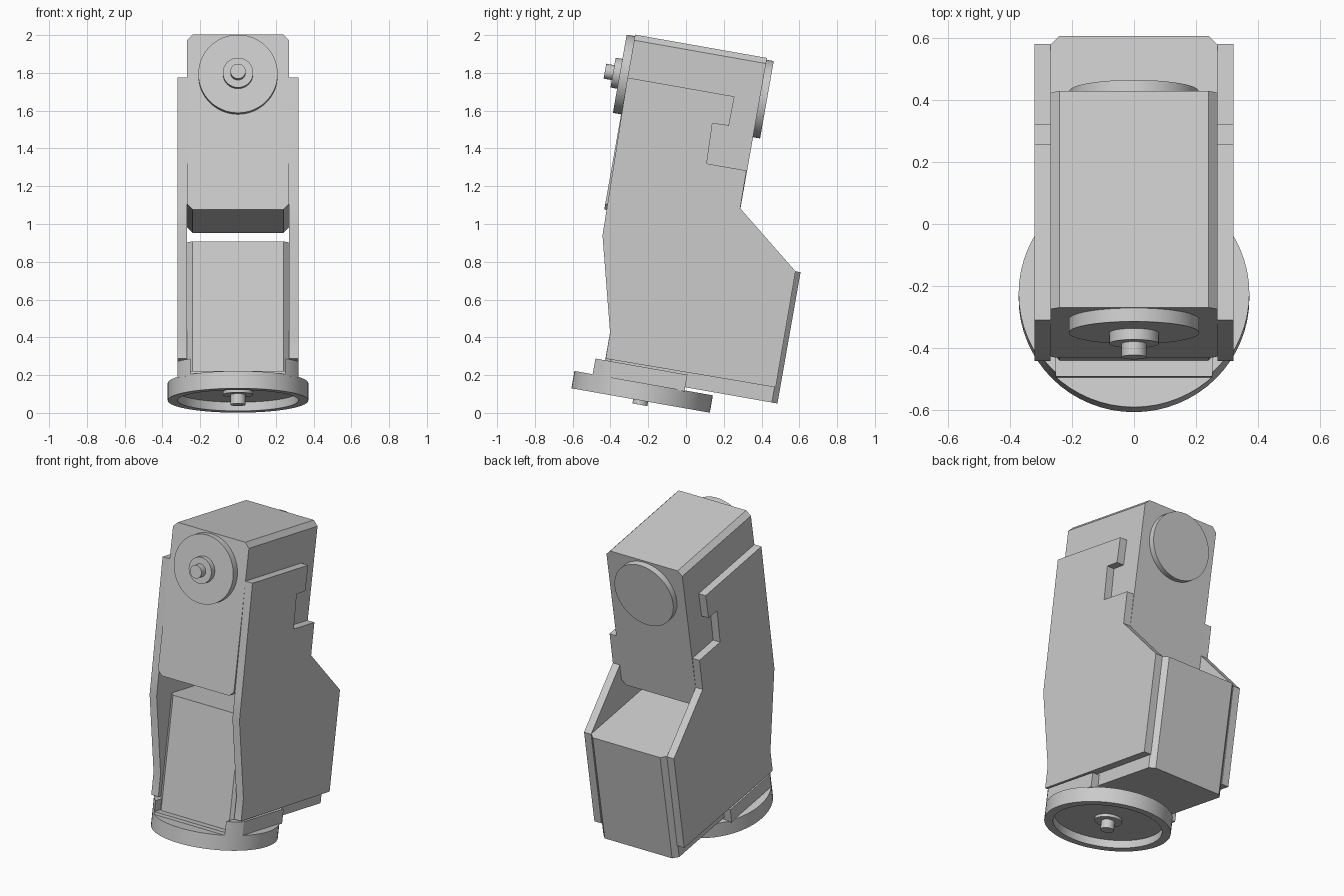
import bpy, bmesh, math
from mathutils import Matrix

if "Cube" in bpy.data.objects:
    bpy.data.objects.remove(bpy.data.objects["Cube"], do_unlink=True)

grey = bpy.data.materials.new("plain grey")
grey.use_nodes = True
colour = (0.6, 0.6, 0.6, 1)
grey.diffuse_color = colour
grey.node_tree.nodes["Principled BSDF"].inputs["Base Color"].default_value = colour

TILT = Matrix.Rotation(math.radians(-10), 4, 'X')   # whole assembly leans back
FORWARD = Matrix.Rotation(math.radians(90), 4, 'X')  # turns +z towards -y


def finish(name, bm, matrix=TILT):
    bmesh.ops.recalc_face_normals(bm, faces=bm.faces)
    mesh = bpy.data.meshes.new(name)
    bm.to_mesh(mesh)
    bm.free()
    mesh.transform(matrix)
    mesh.materials.append(grey)
    mesh.shade_smooth()
    mesh.set_sharp_from_angle(angle=math.radians(30))
    obj = bpy.data.objects.new(name, mesh)
    bpy.context.collection.objects.link(obj)
    return obj


def prism(name, points, start, depth, matrix=TILT):
    """Extrude a closed list of 3D points along the depth vector."""
    bm = bmesh.new()
    face = bm.faces.new([bm.verts.new([p + s for p, s in zip(pt, start)]) for pt in points])
    out = bmesh.ops.extrude_face_region(bm, geom=[face])
    moved = [v for v in out["geom"] if isinstance(v, bmesh.types.BMVert)]
    bmesh.ops.translate(bm, verts=moved, vec=depth)
    return finish(name, bm, matrix)


def lathe(name, profile, matrix, steps=64):
    """Spin a (radius, height) profile around z."""
    bm = bmesh.new()
    verts = [bm.verts.new((r, 0, h)) for r, h in profile]
    edges = [bm.edges.new(pair) for pair in zip(verts, verts[1:])]
    bmesh.ops.spin(bm, geom=verts + edges, cent=(0, 0, 0), axis=(0, 0, 1),
                   angle=math.tau, steps=steps)
    bmesh.ops.remove_doubles(bm, verts=bm.verts, dist=0.0005)
    return finish(name, bm, matrix)


def chamfered(a0, a1, b0, b1, c=0.03):
    return [(a0 + c, b0), (a1 - c, b0), (a1, b0 + c), (a1, b1 - c),
            (a1 - c, b1), (a0 + c, b1), (a0, b1 - c), (a0, b0 + c)]


# Upper motor case, chamfered along its front-to-back edges
prism("upper_motor_case", [(x, 0, z) for x, z in chamfered(-0.27, 0.27, 0.985, 1.925)],
      (0, -0.613, 0), (0, 0.709, 0))

# Lower motor case, chamfered along its upright edges
prism("lower_motor_case", [(x, y, 0) for x, y in chamfered(-0.27, 0.27, -0.47, 0.468)],
      (0, 0, 0.133), (0, 0, 0.706))

# Front horn with boss and shaft, and the plain rear idler disc
front_axis = TILT @ Matrix.Translation((0, -0.613, 1.707)) @ FORWARD
lathe("front_horn", [(0, 0), (0.21, 0), (0.21, 0.044), (0.08, 0.044), (0.08, 0.08),
                     (0.04, 0.08), (0.04, 0.124), (0, 0.124)], front_axis)
rear_axis = TILT @ Matrix.Translation((0, 0.096, 1.707)) @ FORWARD
lathe("rear_disc", [(0, 0), (0.208, 0), (0.208, -0.038), (0, -0.038)], rear_axis)

# Round base cup, open underneath, with the lower boss and shaft
base_axis = TILT @ Matrix.Translation((0, -0.248, 0))
lathe("base_cup", [(0, 0.116), (0.372, 0.116), (0.372, 0.023), (0.32, 0.023),
                   (0.32, 0.07), (0, 0.07)], base_axis)
lathe("base_shaft", [(0, 0.08), (0.08, 0.08), (0.08, 0.053), (0.04, 0.053),
                     (0.04, 0), (0, 0)], base_axis)

# Cradle on the base: floor plus two cheeks, following the round rim
R, FRONT, BACK, CHEEK = 0.372, -0.522, -0.028, 0.32


def rim(x):
    return -0.248 - math.sqrt(R * R - x * x)


xs = [0.251 + (CHEEK - 0.251) * i / 6 for i in range(7)]
arc = [(x, rim(x), 0) for x in xs]
floor = arc + [(CHEEK, BACK, 0), (-CHEEK, BACK, 0)] + [(-x, y, z) for x, y, z in reversed(arc)]
prism("cradle_floor", floor, (0, 0, 0.11), (0, 0, 0.023))
for side, label in ((1, "left"), (-1, "right")):
    cheek = [(0.251, FRONT, 0)] + arc[1:] + [(CHEEK, BACK, 0), (0.27, BACK, 0), (0.251, -0.47, 0)]
    prism(label + "_cradle_cheek", [(side * x, y, z) for x, y, z in cheek],
          (0, 0, 0.125), (0, 0, 0.075))

# Side plates joining both motors, with the notch in the upper rear edge
plate = [(-0.31, 1.775), (0.257, 1.675), (0.227, 1.52), (0.14, 1.533), (0.11, 1.32),
         (0.32, 1.283), (0.287, 1.083), (0.58, 0.749), (0.475, 0.135), (-0.425, 0.287),
         (-0.402, 0.425), (-0.442, 0.94), (-0.418, 1.09)]
for side, label in ((1, "left"), (-1, "right")):
    prism(label + "_side_plate", [(0, y, z) for y, z in plate],
          (side * 0.27, 0, 0), (side * 0.05, 0, 0), Matrix.Identity(4))
